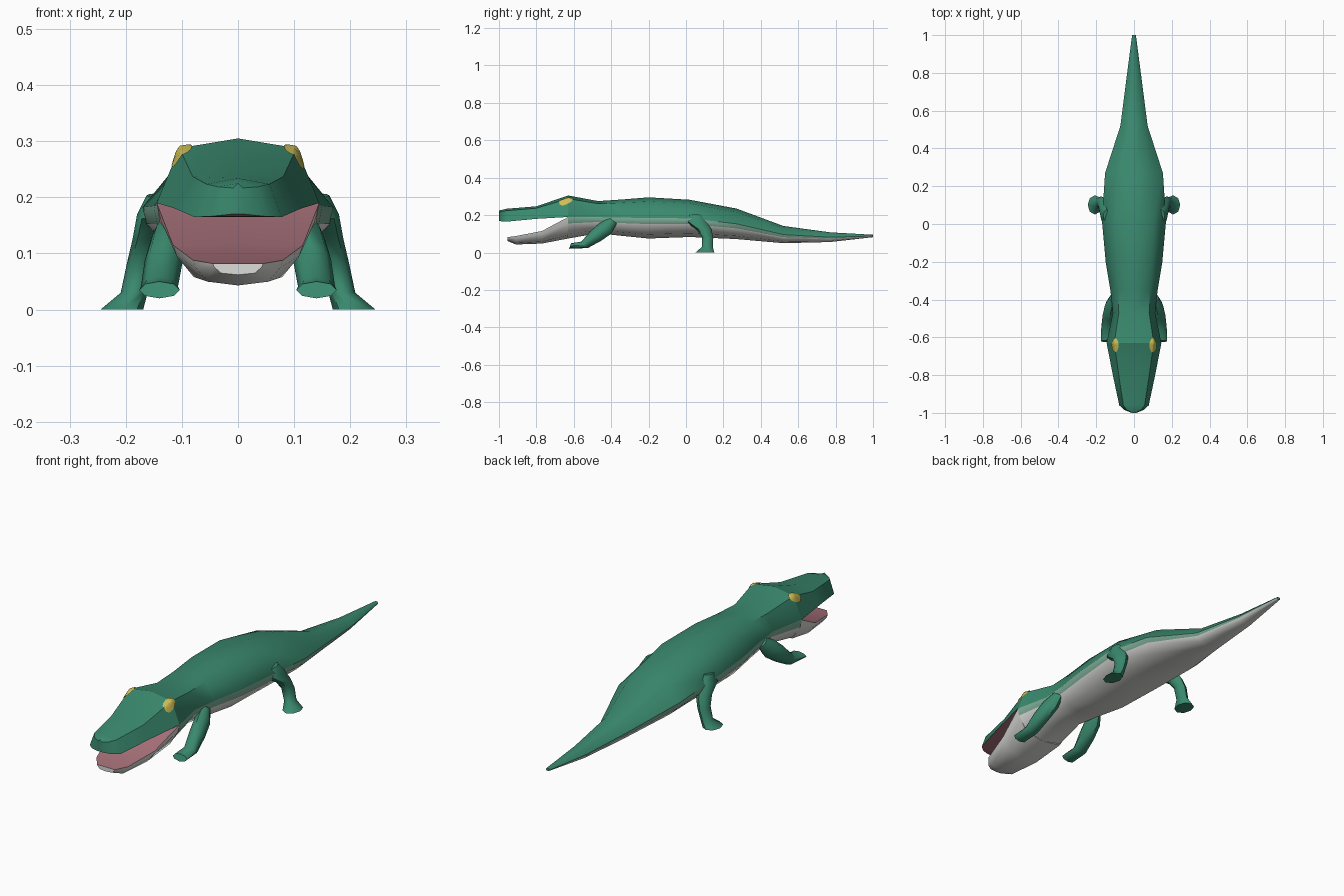
import bpy, bmesh, math
from mathutils import Vector
from mathutils.bvhtree import BVHTree

if "Cube" in bpy.data.objects:
    bpy.data.objects.remove(bpy.data.objects["Cube"])

COLOURS = {
    "skin_green": (0.042, 0.25, 0.155, 1),
    "side_stripe": (0.20, 0.40, 0.30, 1),
    "belly_white": (0.72, 0.72, 0.70, 1),
    "mouth_pink": (0.38, 0.16, 0.19, 1),
    "eye_yellow": (0.62, 0.52, 0.09, 1),
}
NAMES = list(COLOURS)
GREEN, STRIPE, WHITE, PINK, YELLOW = range(5)
MATS = []
for n, c in COLOURS.items():
    m = bpy.data.materials.new(n)
    m.diffuse_color = c
    m.use_nodes = True
    m.node_tree.nodes["Principled BSDF"].inputs["Base Color"].default_value = m.diffuse_color
    MATS.append(m)


def make_object(name, bm, angle=50):
    bmesh.ops.recalc_face_normals(bm, faces=bm.faces)
    me = bpy.data.meshes.new(name)
    bm.to_mesh(me)
    bm.free()
    for m in MATS:
        me.materials.append(m)
    ob = bpy.data.objects.new(name, me)
    bpy.context.collection.objects.link(ob)
    bpy.ops.object.select_all(action='DESELECT')
    ob.select_set(True)
    bpy.context.view_layer.objects.active = ob
    bpy.ops.object.shade_smooth_by_angle(angle=math.radians(angle))
    return ob


def loft(name, rings, mats, cap_mats=(GREEN, GREEN), angle=50):
    """Skin closed rings of points; mats gives the colour of each strip."""
    bm = bmesh.new()
    vs = [[bm.verts.new(p) for p in r] for r in rings]
    n = len(vs[0])
    for a, b in zip(vs, vs[1:]):
        for j in range(n):
            k = (j + 1) % n
            bm.faces.new((a[j], a[k], b[k], b[j])).material_index = mats[j]
    bm.faces.new(vs[0]).material_index = cap_mats[0]
    bm.faces.new(vs[-1]).material_index = cap_mats[1]
    return make_object(name, bm, angle)


def section(y, w, top, bottom, profile):
    """Symmetric cross-section from half-profile fractions, top to bottom."""
    half = [(fx * w, y, bottom + fz * (top - bottom)) for fx, fz in profile]
    return half + [(-x, yy, z) for x, yy, z in half[-2:0:-1]]


def both(m):
    return m + m[::-1]


# body and tail: y, half width, top, bottom, shoulder width, shoulder height
BODY = [
    (-0.63, 0.145, 0.305, 0.075, 0.72, 0.925),
    (-0.47, 0.112, 0.275, 0.103, 0.72, 0.92),
    (-0.35, 0.125, 0.283, 0.09, 0.66, 0.91),
    (-0.20, 0.150, 0.295, 0.075, 0.62, 0.90),
    (0.02, 0.170, 0.282, 0.083, 0.62, 0.90),
    (0.27, 0.153, 0.235, 0.072, 0.60, 0.88),
    (0.52, 0.072, 0.142, 0.05, 0.60, 0.88),
    (0.77, 0.040, 0.108, 0.056, 0.60, 0.88),
    (1.00, 0.010, 0.095, 0.082, 0.60, 0.88),
]
body = loft("body_and_tail",
            [section(y, w, t, b, [(0, 1), (sw, sh), (1, 0.5), (0.96, 0.35), (0.68, 0.1), (0, 0)])
             for y, w, t, b, sw, sh in BODY],
            both([GREEN, GREEN, STRIPE, WHITE, WHITE]), (PINK, GREEN))

# upper jaw
UPPER = [
    (-0.63, 0.145, 0.305, 0.19),
    (-0.80, 0.112, 0.247, 0.18),
    (-0.96, 0.078, 0.234, 0.165),
    (-0.985, 0.050, 0.228, 0.166),
    (-1.00, 0.012, 0.225, 0.170),
]
upper = loft("upper_jaw",
             [section(y, w, t, b, [(0, 1), (0.72, 0.85), (1, 0), (0, 0)])
              for y, w, t, b in UPPER],
             both([GREEN, GREEN, PINK]))

# lower jaw
LOWER = [
    (-0.63, 0.145, 0.19, 0.075),
    (-0.77, 0.116, 0.115, 0.048),
    (-0.91, 0.080, 0.088, 0.043),
    (-0.955, 0.045, 0.082, 0.062),
]
loft("lower_jaw",
     [section(y, w, t, b, [(0, 1), (1, 1), (0.94, 0.7), (0.68, 0.15), (0, 0)])
      for y, w, t, b in LOWER],
     both([PINK, WHITE, WHITE, WHITE]), (WHITE, WHITE))

# legs: x, half width, then two (y, z) edge points seen from the side
FRONT_LEG = [
    (0.110, 0.020, -0.41, 0.185, -0.37, 0.155),
    (0.122, 0.032, -0.46, 0.158, -0.40, 0.100),
    (0.132, 0.034, -0.51, 0.115, -0.455, 0.062),
    (0.140, 0.033, -0.56, 0.058, -0.525, 0.024),
    (0.140, 0.036, -0.615, 0.050, -0.625, 0.020),
]
HIND_LEG = [
    (0.145, 0.018, 0.012, 0.200, 0.075, 0.207),
    (0.150, 0.030, 0.000, 0.160, 0.105, 0.178),
    (0.158, 0.030, 0.055, 0.125, 0.135, 0.125),
    (0.172, 0.026, 0.085, 0.085, 0.146, 0.080),
    (0.185, 0.024, 0.085, 0.030, 0.143, 0.030),
    (0.207, 0.038, 0.050, 0.000, 0.152, 0.000),
]


def leg(name, rows, side, n=8):
    rings = []
    for x, rx, y0, z0, y1, z1 in rows:
        ring = []
        for i in range(n):
            a = 2 * math.pi * i / n
            t = 0.5 + 0.5 * math.sin(a)
            ring.append((side * (x + rx * math.cos(a)), y0 + t * (y1 - y0), z0 + t * (z1 - z0)))
        rings.append(ring)
    loft(name, rings, [GREEN] * n)


for side, label in ((1, "left"), (-1, "right")):
    leg("front_leg_" + label, FRONT_LEG, side)
    leg("hind_leg_" + label, HIND_LEG, side)

# eyes: thin patches draped over the brow
trees = [BVHTree.FromPolygons([v.co for v in o.data.vertices],
                              [p.vertices[:] for p in o.data.polygons]) for o in (body, upper)]


def drape(x, y):
    hits = [t.ray_cast(Vector((x, y, 1)), Vector((0, 0, -1)))[0] for t in trees]
    return (x * 1.02, y, max(h.z for h in hits if h) + 0.004)


for side, label in ((1, "left"), (-1, "right")):
    bm = bmesh.new()
    mid = bm.verts.new(drape(side * 0.098, -0.642))
    prev = None
    for r in (0.33, 0.66, 1):
        ring = [bm.verts.new(drape(side * (0.098 + 0.018 * r * math.cos(a)), -0.642 + 0.038 * r * math.sin(a)))
                for a in (2 * math.pi * i / 12 for i in range(12))]
        for i in range(12):
            k = (i + 1) % 12
            corners = (prev[i], ring[i], ring[k], prev[k]) if prev else (mid, ring[i], ring[k])
            bm.faces.new(corners).material_index = YELLOW
        prev = ring
    make_object("eye_" + label, bm)
